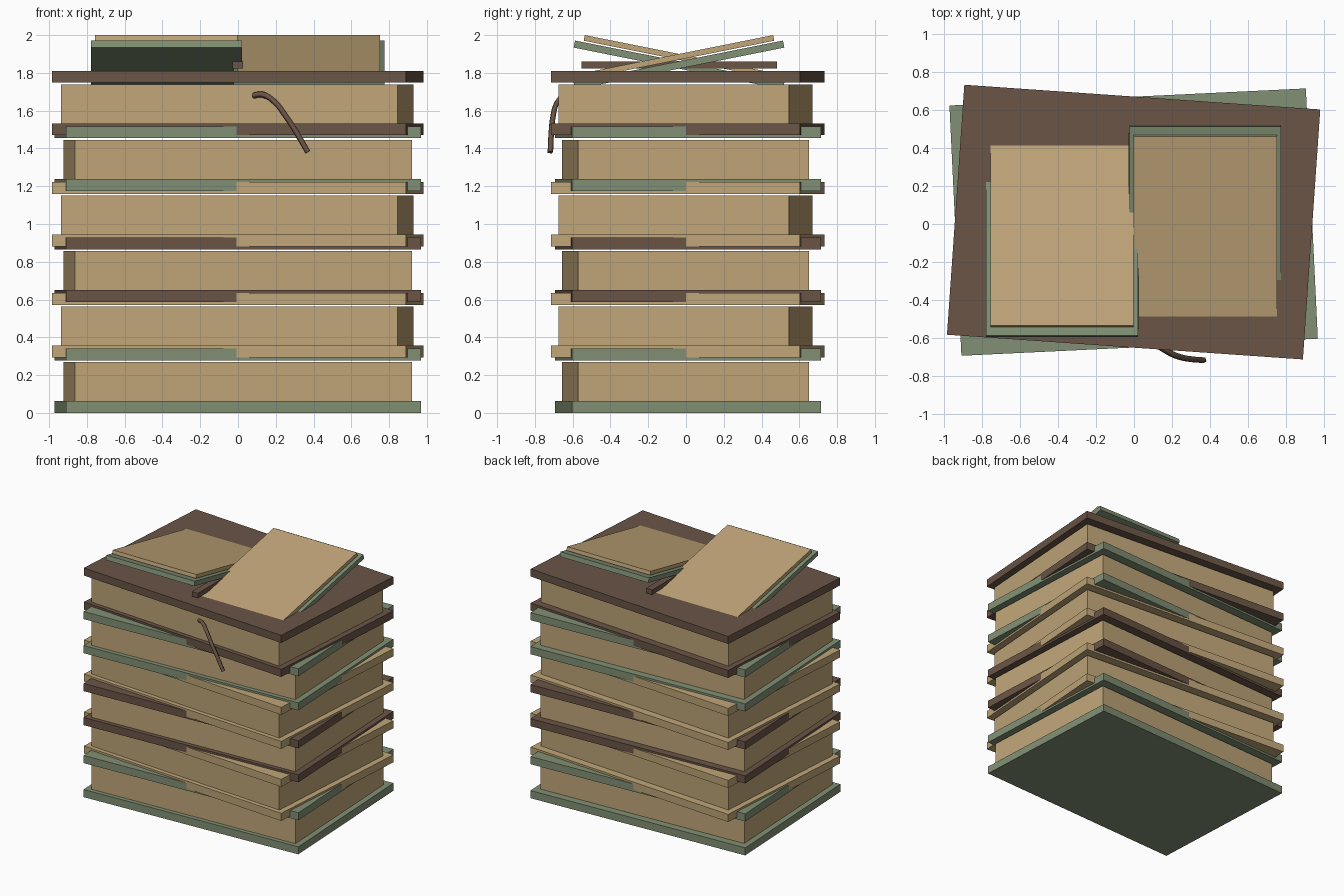
import bpy
import math
from mathutils import Matrix, Vector

cube = bpy.data.objects.get("Cube")
if cube:
    bpy.data.objects.remove(cube, do_unlink=True)


def material(name, rgb):
    mat = bpy.data.materials.new(name)
    mat.use_nodes = True
    color = (*rgb, 1)
    mat.diffuse_color = color
    mat.node_tree.nodes["Principled BSDF"].inputs["Base Color"].default_value = color
    return mat


TAN = material("paper tan", (0.53, 0.38, 0.19))
GREEN = material("sage green", (0.22, 0.28, 0.175))
BROWN = material("leather brown", (0.145, 0.09, 0.062))


def box(name, size, mat, frame, offset=(0, 0, 0)):
    """Box of the given size, placed at an offset inside a frame."""
    bpy.ops.mesh.primitive_cube_add(size=1)
    obj = bpy.context.object
    obj.name = name
    obj.data.transform(Matrix.Diagonal((*size, 1)))
    obj.matrix_world = frame @ Matrix.Translation(offset)
    obj.data.materials.append(mat)
    return obj


# Stack of closed books, turned alternately either way
STEP, HEIGHT, COVER = 0.294, 0.34, 0.062
PAGES = 0.207
for i, mat in enumerate([GREEN, TAN, BROWN, TAN, GREEN, BROWN]):
    turn = math.radians(-3.97 if i % 2 else 2.74)
    frame = Matrix.Translation((-0.002, 0.01, i * STEP)) @ Matrix.Rotation(turn, 4, "Z")
    n = i + 1
    for part, z in (("bottom", COVER / 2), ("top", HEIGHT - COVER / 2)):
        box(f"book_{n}_{part}_cover", (1.88, 1.32, COVER), mat, frame, (0, 0, z))
    box(f"book_{n}_pages", (1.786, 1.224, PAGES), TAN, frame,
        (0, -0.013, COVER + PAGES / 2))

# Open book on top: spine and two halves tilted in opposite directions
centre = Vector((-0.002, -0.037, 1.842))
box("open_book_spine", (0.055, 1.035, 0.038), BROWN, Matrix.Translation(centre))
for side, s in (("right", -1), ("left", 1)):
    frame = (Matrix.Translation(centre + Vector((s * 0.377, 0, 0)))
             @ Matrix.Rotation(s * math.radians(11.3), 4, "X"))
    box(f"open_book_{side}_cover", (0.8, 1.13, 0.038), GREEN, frame)
    box(f"open_book_{side}_pages", (0.755, 1.04, 0.03), TAN, frame, (0, 0, 0.042))

# Ribbon bookmark hanging from the pages of the top book
curve = bpy.data.curves.new("ribbon_bookmark", "CURVE")
curve.dimensions = "3D"
curve.bevel_depth = 0.016
curve.bevel_resolution = 0
curve.resolution_u = 4
curve.use_fill_caps = True
path = [(0.08, -0.62, 1.68), (0.13, -0.645, 1.685), (0.2, -0.685, 1.64),
        (0.25, -0.703, 1.575), (0.3, -0.712, 1.5), (0.37, -0.718, 1.38)]
spline = curve.splines.new("BEZIER")
spline.bezier_points.add(len(path) - 1)
for point, co in zip(spline.bezier_points, path):
    point.co = co
    point.handle_left_type = point.handle_right_type = "AUTO"
curve.materials.append(BROWN)
ribbon = bpy.data.objects.new("ribbon_bookmark", curve)
bpy.context.collection.objects.link(ribbon)
